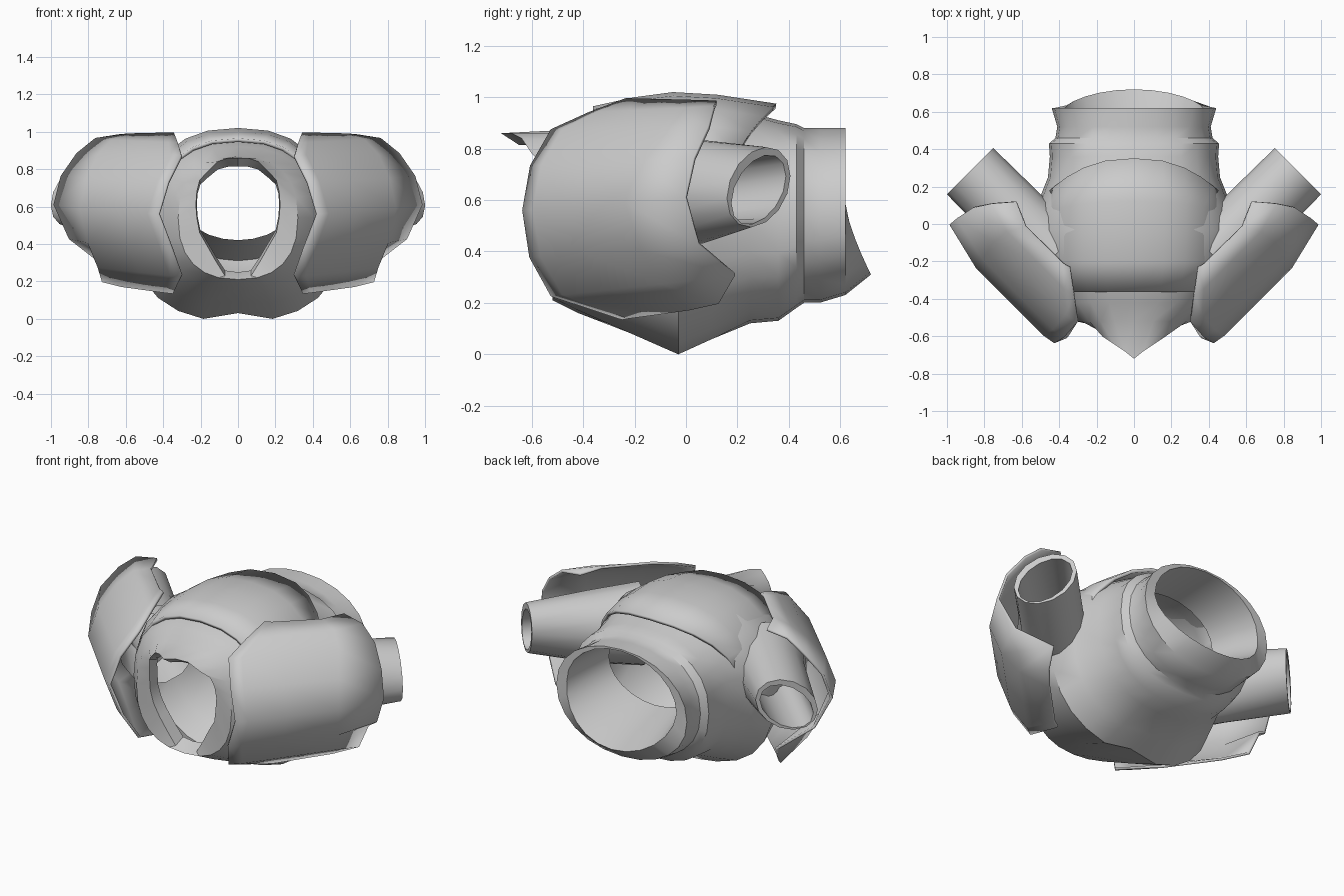
import bpy, bmesh, math
from mathutils import Vector

cube = bpy.data.objects.get("Cube")
if cube:
    bpy.data.objects.remove(cube, do_unlink=True)

N = 24
MID = 0.63


def skin(name, rows, closed, angle=40):
    """Skin equal-length rows of points into a smooth-shaded sheet or tube."""
    bm = bmesh.new()
    grid = [[bm.verts.new(p) for p in row] for row in rows]
    for a, b in zip(grid, grid[1:]):
        count = len(a)
        for i in range(count if closed else count - 1):
            j = (i + 1) % count
            bm.faces.new((a[i], a[j], b[j], b[i]))
    bmesh.ops.recalc_face_normals(bm, faces=bm.faces)
    mesh = bpy.data.meshes.new(name)
    bm.to_mesh(mesh)
    bm.free()
    obj = bpy.data.objects.new(name, mesh)
    bpy.context.collection.objects.link(obj)
    bpy.ops.object.select_all(action='DESELECT')
    obj.select_set(True)
    bpy.context.view_layer.objects.active = obj
    bpy.ops.object.shade_smooth_by_angle(angle=math.radians(angle))
    return obj


def add_wall(obj, thickness):
    wall = obj.modifiers.new("Wall", 'SOLIDIFY')
    wall.thickness = thickness
    wall.offset = 0


def power(v, e):
    return math.copysign(abs(v) ** e, v)


def section(y, half, low, high, e=2.4, sweep=0, groove=0, lip=0):
    """Rounded cross-section at depth y, starting from its top."""
    pts = []
    for i in range(N):
        t = math.tau * i / N
        s, c = math.sin(t), math.cos(t)
        x = half * power(s, 2 / e)
        z = (low + high) / 2 + (high - low) / 2 * power(c, 2 / e)
        if c < 0:
            z += groove * max(0, 1 - abs(x) / 0.15)
        pts.append((x, y - sweep * s * s + lip * max(0, -c) ** 1.4, z))
    return pts


# Peaked front opening with a notch at the bottom
half_rim = [(0, -.72, .86), (.05, -.68, .86), (.11, -.64, .84), (.17, -.6, .78),
            (.205, -.56, .74), (.22, -.54, .68), (.225, -.53, .61), (.22, -.53, .54),
            (.205, -.52, .46), (.165, -.52, .39), (.12, -.51, .31), (.07, -.5, .23),
            (0, -.5, .22)]
rim = half_rim + [(-x, y, z) for x, y, z in half_rim[-2:0:-1]]
inner_rim = [(x * .98, y + .07, MID + (z - MID) * (.8 if z > MID else .93)) for x, y, z in rim]

# Hollow body from the front opening to the lined rear collar
body = [
    inner_rim,
    rim,
    section(-.52, .32, .21, .87),
    section(-.42, .41, .16, .92),
    section(-.22, .52, .07, .97, groove=.02),
    section(-.03, .57, -.015, .99, groove=.045),
    section(.10, .52, .045, .97, groove=.03),
    section(.25, .46, .12, .94),
    section(.36, .45, .13, .91),
    section(.43, .455, .18, .895),
    section(.46, .42, .2, .88, e=2.2),
    section(.52, .41, .2, .88, e=2.2),
    section(.62, .44, .23, .88, e=2.1),
    section(.62, .37, .31, .87, e=2, lip=.1),
    section(.48, .34, .38, .86, e=2),
    section(.30, .31, .42, .85, e=2),
]
skin("body_shell", body, True)

# Raised cape over the top of the body
cape_rings = [section(-.36, .43, .12, .955), section(-.2, .48, .07, .99),
              section(-.05, .49, .03, 1.01), section(.12, .49, .05, 1.0, sweep=.06),
              section(.35, .47, .12, .965, sweep=.2)]
cape = skin("top_cape", [ring[-5:] + ring[:6] for ring in cape_rings], False)
add_wall(cape, .02)

# Curved pad rows: height, outward and along at the front edge,
# along at the fold, then outward, along and height at the tip
pad_rows = [
    (.99, .417, .078, .40, .36, .53, .98),
    (.935, .505, -.04, .45, .46, .615, .96),
    (.87, .594, -.156, .46, .545, .67, .88),
    (.73, .70, -.163, .44, .643, .69, .76),
    (.56, .757, -.148, .43, .693, .693, .61),
    (.38, .69, -.177, .44, .60, .67, .43),
    (.23, .594, -.156, .46, .39, .66, .31),
    (.14, .43, .07, .45, .42, .60, .20),
]


def diagonal(side, out, along, z):
    r = math.sqrt(0.5)
    return Vector((side * r * (along + out), r * (along - out), z))


def build_side(label, side):
    # Pad wrapped around the front corner
    rows = []
    for z, out, start, fold, tip_out, tip_along, tip_z in pad_rows:
        row = [diagonal(side, out - (.012 if k == 0 else 0), start + (fold - start) * k,
                        z + (tip_z - z) * .6 * k) for k in (0, .12, .5, 1)]
        rows.append(row + [diagonal(side, tip_out, tip_along, tip_z)])
    add_wall(skin(label + "_corner_pad", rows, False), .015)

    # Open diagonal tube with a slanted mouth
    tube = [(.18, .22, .24, .625, 0), (.45, .18, .21, .63, 0), (.82, .175, .15, .65, .25),
            (.82, .15, .125, .64, .35), (.3, .13, .13, .63, 0)]
    rings = []
    for along, wide, tall, z, slant in tube:
        ring = []
        for i in range(14):
            t = math.tau * i / 14
            across = wide * math.cos(t)
            ring.append(diagonal(side, .42 + across, along,
                                 z + tall * math.sin(t) - slant * across))
        rings.append(ring)
    skin(label + "_side_tube", rings, True)


build_side("left", 1)
build_side("right", -1)
